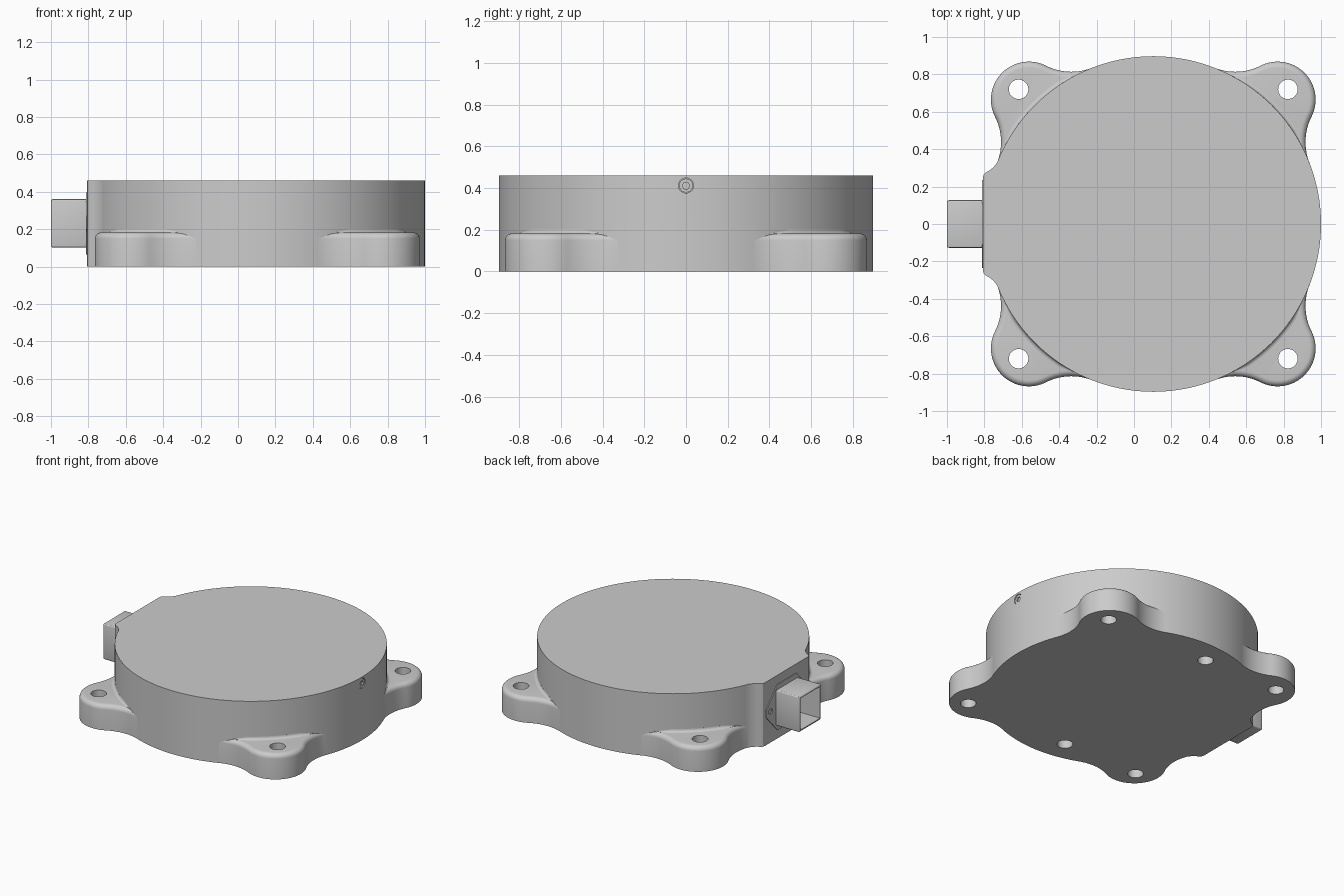
import bpy, bmesh, math
from math import cos, sin, radians, pi
from mathutils import Vector, Matrix

if "Cube" in bpy.data.objects:
    bpy.data.objects.remove(bpy.data.objects["Cube"], do_unlink=True)

CX, R, H = 0.103, 0.897, 0.46        # housing centre, radius, height
LUG_H, LUG_B = 0.182, 0.033          # lug height and rounded rim

grey = bpy.data.materials.new("light grey metal")
grey.use_nodes = True
grey.diffuse_color = (0.6, 0.6, 0.6, 1)
grey.node_tree.nodes["Principled BSDF"].inputs["Base Color"].default_value = (0.6, 0.6, 0.6, 1)


def finish(name, bm):
    bmesh.ops.recalc_face_normals(bm, faces=bm.faces)
    me = bpy.data.meshes.new(name)
    bm.to_mesh(me)
    bm.free()
    me.materials.append(grey)
    ob = bpy.data.objects.new(name, me)
    bpy.context.collection.objects.link(ob)
    return ob


def loft(name, rings, caps=True):
    """Skin closed rings of equal length."""
    bm = bmesh.new()
    vs = [[bm.verts.new(p) for p in ring] for ring in rings]
    n = len(vs[0])
    for a, b in zip(vs, vs[1:]):
        for i in range(n):
            bm.faces.new((a[i], a[(i + 1) % n], b[(i + 1) % n], b[i]))
    if caps:
        bm.faces.new(vs[0])
        bm.faces.new(vs[-1])
    return finish(name, bm)


def cylinder(name, centre, r, depth, axis="Z", r2=None, segs=40):
    bm = bmesh.new()
    rot = Matrix.Rotation(pi / 2, 4, "Y") if axis == "X" else Matrix()
    bmesh.ops.create_cone(bm, cap_ends=True, segments=segs, radius1=r,
                          radius2=r if r2 is None else r2, depth=depth,
                          matrix=Matrix.Translation(centre) @ rot)
    return finish(name, bm)


def box(name, lo, hi, bevel=0):
    bm = bmesh.new()
    lo, hi = Vector(lo), Vector(hi)
    bmesh.ops.create_cube(bm, size=1, matrix=Matrix.Translation((lo + hi) / 2)
                          @ Matrix.Diagonal((*(hi - lo), 1)))
    if bevel:
        bmesh.ops.bevel(bm, geom=bm.edges[:], offset=bevel, segments=3,
                        profile=0.5, affect="EDGES")
    return finish(name, bm)


def select(ob):
    bpy.ops.object.select_all(action="DESELECT")
    ob.select_set(True)
    bpy.context.view_layer.objects.active = ob


def cut(ob, *cutters):
    select(ob)
    for c in cutters:
        m = ob.modifiers.new("cut", "BOOLEAN")
        m.operation, m.solver, m.object = "DIFFERENCE", "EXACT", c
        bpy.ops.object.modifier_apply(modifier=m.name)
        bpy.data.objects.remove(c, do_unlink=True)


def smooth(ob):
    select(ob)
    bpy.ops.object.shade_smooth_by_angle(angle=radians(25))


# Round housing with a flat connector pad on the -x side
half = [(-0.733, 0.33), (-0.75, 0.305), (-0.77, 0.287), (-0.793, 0.275),
        (-0.804, 0.264), (-0.808, 0.248)]
a0 = math.atan2(0.33, -0.733 - CX)
outline = [(CX + R * cos(a), R * sin(a))
           for a in (-a0 + 2 * a0 * i / 180 for i in range(181))]
outline += half[1:] + [(x, -y) for x, y in reversed(half[1:])]
housing = loft("housing", [[(x, y, z) for x, y in outline] for z in (0, H)])
cut(housing,
    cylinder("hole_a", (-0.01, 0.72, 0.03), 0.052, 0.16),
    cylinder("hole_b", (-0.01, -0.72, 0.03), 0.052, 0.16),
    cylinder("port", (1.0, 0, 0.412), 0.036, 0.06, "X"))
smooth(housing)

# Small socket screw in the side port
screw = cylinder("port_screw", (0.982, 0, 0.412), 0.033, 0.026, "X")
cut(screw, cylinder("socket", (1.0, 0, 0.412), 0.018, 0.03, "X", segs=6))
smooth(screw)

# Mounting lugs: a round ear blended into the housing by two concave arcs
EAR, F = 0.203, 0.30                 # ear radius, blend radius
D = 0.665 * math.sqrt(2)             # ear centre distance
beta = math.acos(((R + F) ** 2 + D * D - (EAR + F) ** 2) / (2 * (R + F) * D))
blend_c = Vector((cos(beta), sin(beta))) * (R + F)
to_ear = Vector((D, 0)) - blend_c
ang_ear = math.atan2(to_ear.y, to_ear.x) % (2 * pi)
ang_body = beta + pi
ear_end = ang_ear - pi               # where the ear meets the upper blend


def lug_outline(t):
    """Lug outline along local +x, inset by t."""
    N = 20
    up = [blend_c + Vector((cos(a), sin(a))) * (F + t)
          for a in (ang_ear + (ang_body - ang_ear) * i / N for i in range(N + 1))]
    low = [Vector((p.x, -p.y)) for p in reversed(up)]
    ear = [Vector((D + (EAR - t) * cos(a), (EAR - t) * sin(a)))
           for a in (ear_end * (2 * i / 36 - 1) for i in range(1, 36))]
    inner = [Vector((cos(a), sin(a))) * (R - 0.04)
             for a in (beta * (1 - 2 * i / 12) for i in range(13))]
    return low + ear + up + inner


def place(pts, turn):
    c, s = cos(turn), sin(turn)
    return [(CX + x * c - y * s, x * s + y * c, z) for x, y, z in pts]


levels = [(0, 0)] + [(LUG_B * (1 - cos(a)), LUG_H - LUG_B + LUG_B * sin(a))
                     for a in (pi / 2 * i / 6 for i in range(7))]
for k, name in enumerate(("back_left", "back_right", "front_right", "front_left")):
    turn = pi / 4 + k * pi / 2
    lug = loft(name + "_lug",
               [place([(p.x, p.y, z) for p in lug_outline(t)], turn) for t, z in levels])
    d = 0.72 * math.sqrt(2)
    cut(lug, cylinder("bolt_hole", (CX + d * cos(turn), d * sin(turn), 0.1), 0.052, 0.5))
    smooth(lug)

    # Tapered cove where the lug top meets the housing wall
    rings = []
    for i in range(37):
        phi = radians(-18 + i)
        w = 0.02 * max(0.05, min(1, (18 - abs(i - 18)) / 7))
        prof = [(R - 0.006, LUG_H - 0.004), (R - 0.006, LUG_H + w)]
        prof += [(R + w - w * cos(a), LUG_H + w - w * sin(a))
                 for a in (pi / 2 * j / 5 for j in range(6))]
        prof.append((R + w, LUG_H - 0.004))
        rings.append(place([(r * cos(phi), r * sin(phi), z) for r, z in prof], turn))
    smooth(loft(name + "_cove", rings))

# Thin pointed flange with two screw holes behind the connector
hexa = [(0.235, 0.26), (0.11, 0.395), (-0.11, 0.395), (-0.235, 0.26),
        (-0.235, 0.20), (-0.11, 0.065), (0.11, 0.065), (0.235, 0.20)]
flange = loft("connector_flange", [[(x, y, z) for y, z in hexa] for x in (-0.806, -0.814)])
cut(flange, *[cylinder("screw_hole", (-0.81, s * 0.19, 0.23), 0.02, 0.05, "X", segs=24)
              for s in (1, -1)])

# Hollow square connector, open at its outer end
socket = box("connector_shell", (-1.0, -0.127, 0.102), (-0.79, 0.127, 0.36), 0.01)
cut(socket, box("opening", (-1.1, -0.113, 0.116), (-0.83, 0.113, 0.346)))
smooth(socket)
